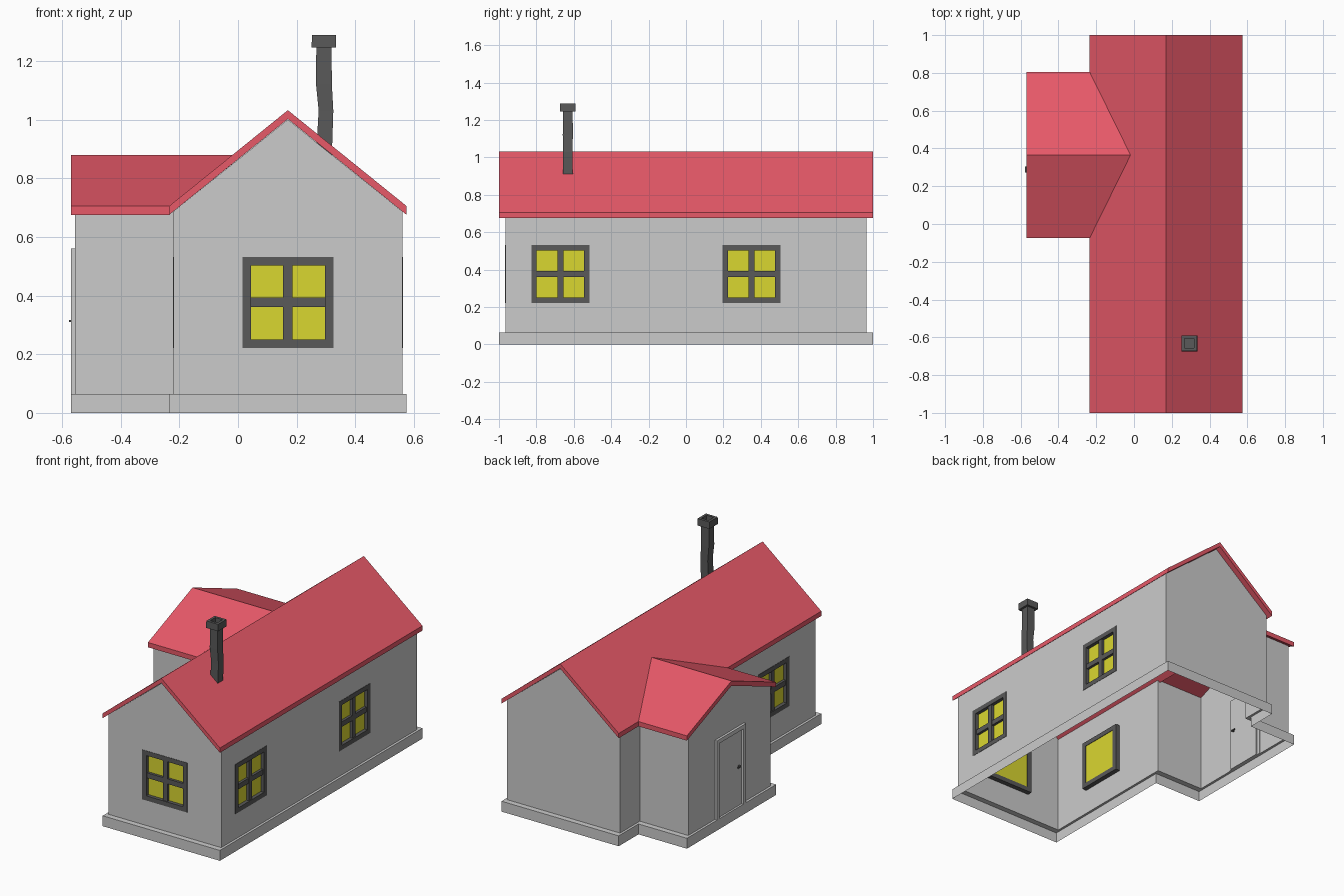
import bpy, bmesh, math
from mathutils import Matrix, Vector

if "Cube" in bpy.data.objects:
    bpy.data.objects.remove(bpy.data.objects["Cube"])


def material(name, rgb):
    m = bpy.data.materials.new(name)
    m.diffuse_color = (*rgb, 1)
    m.use_nodes = True
    m.node_tree.nodes["Principled BSDF"].inputs["Base Color"].default_value = m.diffuse_color
    return m


RED = material("roof_red", (0.80, 0.10, 0.14))
DARK = material("dark_grey", (0.10, 0.10, 0.10))
YELLOW = material("window_yellow", (0.70, 0.68, 0.03))


def finish(name, bm, mat=None, fix_normals=True):
    if fix_normals:
        bmesh.ops.recalc_face_normals(bm, faces=bm.faces)
    me = bpy.data.meshes.new(name)
    bm.to_mesh(me)
    bm.free()
    ob = bpy.data.objects.new(name, me)
    bpy.context.collection.objects.link(ob)
    if mat:
        me.materials.append(mat)
    return ob


def box(bm, x0, x1, y0, y1, z0, z1, place=Matrix()):
    m = (place @ Matrix.Translation(((x0 + x1) / 2, (y0 + y1) / 2, (z0 + z1) / 2))
         @ Matrix.Diagonal((x1 - x0, y1 - y0, z1 - z0, 1)))
    bmesh.ops.create_cube(bm, size=1, matrix=m)


def at(x, y, z, turn):
    """Opening frame: local x along the wall, local -y points outwards."""
    return Matrix.Translation((x, y, z)) @ Matrix.Rotation(math.radians(turn), 4, 'Z')


def opening(place, w, h):
    return [place @ Vector((sx * w / 2, 0, sz * h / 2))
            for sx, sz in ((-1, -1), (1, -1), (1, 1), (-1, 1))]


def wall(bm, outward, outline, holes=()):
    edges = []
    for loop in [outline, *holes]:
        vs = [bm.verts.new(p) for p in loop]
        edges += [bm.edges.new((vs[i - 1], vs[i])) for i in range(len(vs))]
    geom = bmesh.ops.triangle_fill(bm, use_beauty=True, edges=edges, normal=outward)["geom"]
    for f in geom:
        if isinstance(f, bmesh.types.BMFace):
            f.normal_update()
            if f.normal.dot(Vector(outward)) < 0:
                f.normal_flip()


# Main dimensions
L, R, W = -0.22, 0.56, -0.555        # main left / right wall, wing end wall
F, B, WF, WB = -0.965, 0.965, -0.04, 0.77
P, EAVE, WEAVE = 0.065, 0.687, 0.689
MID, WMID = 0.17, 0.365

front_win = at(MID, F, 0.377, 0)
right_wins = [at(R, y, 0.377, 90) for y in (-0.672, 0.35)]
left_win = at(L, -0.55, 0.377, -90)
door = at(W, WMID, 0.3025, -90)
WIN = 0.31

# Walls: hollow single-skin panels with cut openings
bm = bmesh.new()
wall(bm, (0, -1, 0), [(L, F, P), (R, F, P), (R, F, EAVE), (MID, F, 1.0), (L, F, EAVE)],
     [opening(front_win, WIN, WIN)])
wall(bm, (0, 1, 0), [(L, B, P), (R, B, P), (R, B, EAVE), (MID, B, 1.0), (L, B, EAVE)])
wall(bm, (1, 0, 0), [(R, F, P), (R, B, P), (R, B, EAVE), (R, F, EAVE)],
     [opening(p, WIN, WIN) for p in right_wins])
wall(bm, (-1, 0, 0), [(L, F, P), (L, WF, P), (L, WF, EAVE), (L, F, EAVE)],
     [opening(left_win, WIN, WIN)])
wall(bm, (-1, 0, 0), [(L, WB, P), (L, B, P), (L, B, EAVE), (L, WB, EAVE)])
wall(bm, (-1, 0, 0), [(W, WF, P), (W, WB, P), (W, WB, WEAVE), (W, WMID, 0.85), (W, WF, WEAVE)],
     [opening(door, 0.235, 0.465)])
for y, n in ((WF, -1), (WB, 1)):
    wall(bm, (0, n, 0), [(W, y, P), (L, y, P), (L, y, WEAVE), (W, y, WEAVE)])
finish("walls", bm, fix_normals=False)

# Plinth: outer skirt and ledge, open underneath
outer = [(-0.235, -1), (0.575, -1), (0.575, 1), (-0.235, 1),
         (-0.235, 0.805), (-0.57, 0.805), (-0.57, -0.075), (-0.235, -0.075)]
inner = [(L, F), (R, F), (R, B), (L, B), (L, WB), (W, WB), (W, WF), (L, WF)]
bm = bmesh.new()
rings = [[bm.verts.new((x, y, z)) for x, y in pts]
         for pts, z in ((outer, 0), (outer, P), (inner, P))]
for a, b in zip(rings, rings[1:]):
    for i in range(8):
        j = (i + 1) % 8
        bm.faces.new((a[i], a[j], b[j], b[i]))
finish("plinth", bm, fix_normals=False)


# Roofs: two slopes between end profiles, with a vertical thickness
def roof(name, end_a, end_b, thick=0.03):
    bm = bmesh.new()
    rows = []
    for end in (end_a, end_b):
        top = [Vector(p) for p in end]
        low = [p - Vector((0, 0, thick)) for p in reversed(top)]
        rows.append([bm.verts.new(p) for p in top + low])
    a, b = rows
    for i in range(6):
        j = (i + 1) % 6
        bm.faces.new((a[i], a[j], b[j], b[i]))
    for r in rows:
        bm.faces.new((r[0], r[1], r[4], r[5]))
        bm.faces.new((r[1], r[2], r[3], r[4]))
    finish(name, bm, RED)


roof("main_roof", *[[(-0.235, y, 0.705), (MID, y, 1.032), (0.575, y, 0.705)] for y in (-1, 1)])
roof("wing_roof",
     [(-0.57, -0.075, 0.705), (-0.57, WMID, 0.88), (-0.57, 0.805, 0.705)],
     [(-0.235, -0.075, 0.705), (-0.018, WMID, 0.88), (-0.235, 0.805, 0.705)])


# Windows: flush frame with crossbars and a recessed pane
def window(name, place):
    o, i, m, d = WIN / 2, 0.126, 0.016, 0.03
    bm = bmesh.new()
    for s in (-1, 1):
        x0, x1 = sorted((s * i, s * o))
        box(bm, x0, x1, -0.002, d, -o, o, place)
        box(bm, -i, i, -0.002, d, x0, x1, place)
    box(bm, -m, m, 0.003, d - 0.006, -i, i, place)
    box(bm, -i, i, 0.004, d - 0.006, -m, m, place)
    finish(name + "_frame", bm, DARK)
    bm = bmesh.new()
    box(bm, -i, i, d - 0.01, d - 0.003, -i, i, place)
    finish(name + "_pane", bm, YELLOW)


window("front_window", front_win)
window("right_window_front", right_wins[0])
window("right_window_back", right_wins[1])
window("left_window", left_win)

# Door: raised surround, leaf set into the opening, lever handle on both sides
bm = bmesh.new()
for s in (-1, 1):
    x0, x1 = sorted((s * 0.1175, s * 0.1425))
    box(bm, x0, x1, -0.015, 0.004, -0.2375, 0.2575, door)
box(bm, -0.1175, 0.1175, -0.015, 0.004, 0.2325, 0.2575, door)
finish("door_surround", bm)
bm = bmesh.new()
box(bm, -0.1175, 0.1175, -0.003, 0.012, -0.2375, 0.2325, door)
finish("door_leaf", bm)
bm = bmesh.new()
box(bm, 0.082, 0.09, -0.02, 0.029, 0.007, 0.015, door)
for y in (-0.021, 0.024):
    box(bm, 0.06, 0.092, y, y + 0.006, 0.007, 0.015, door)
finish("door_handle", bm, DARK)

# Chimney: slightly crooked square shaft with a hollow cap
sections = [(0.293, 0.027, 0.88), (0.300, 0.025, 1.03), (0.293, 0.027, 1.12),
            (0.293, 0.026, 1.247), (0.293, 0.042, 1.245), (0.293, 0.041, 1.288),
            (0.293, 0.025, 1.288), (0.293, 0.025, 1.255)]
bm = bmesh.new()
prev = None
for cx, h, z in sections:
    ring = [bm.verts.new((cx + sx * h, -0.632 + sy * h, z))
            for sx, sy in ((-1, -1), (1, -1), (1, 1), (-1, 1))]
    if prev:
        for i in range(4):
            j = (i + 1) % 4
            bm.faces.new((prev[i], prev[j], ring[j], ring[i]))
    else:
        bm.faces.new(ring)
    prev = ring
bm.faces.new(prev)
finish("chimney", bm, DARK)
